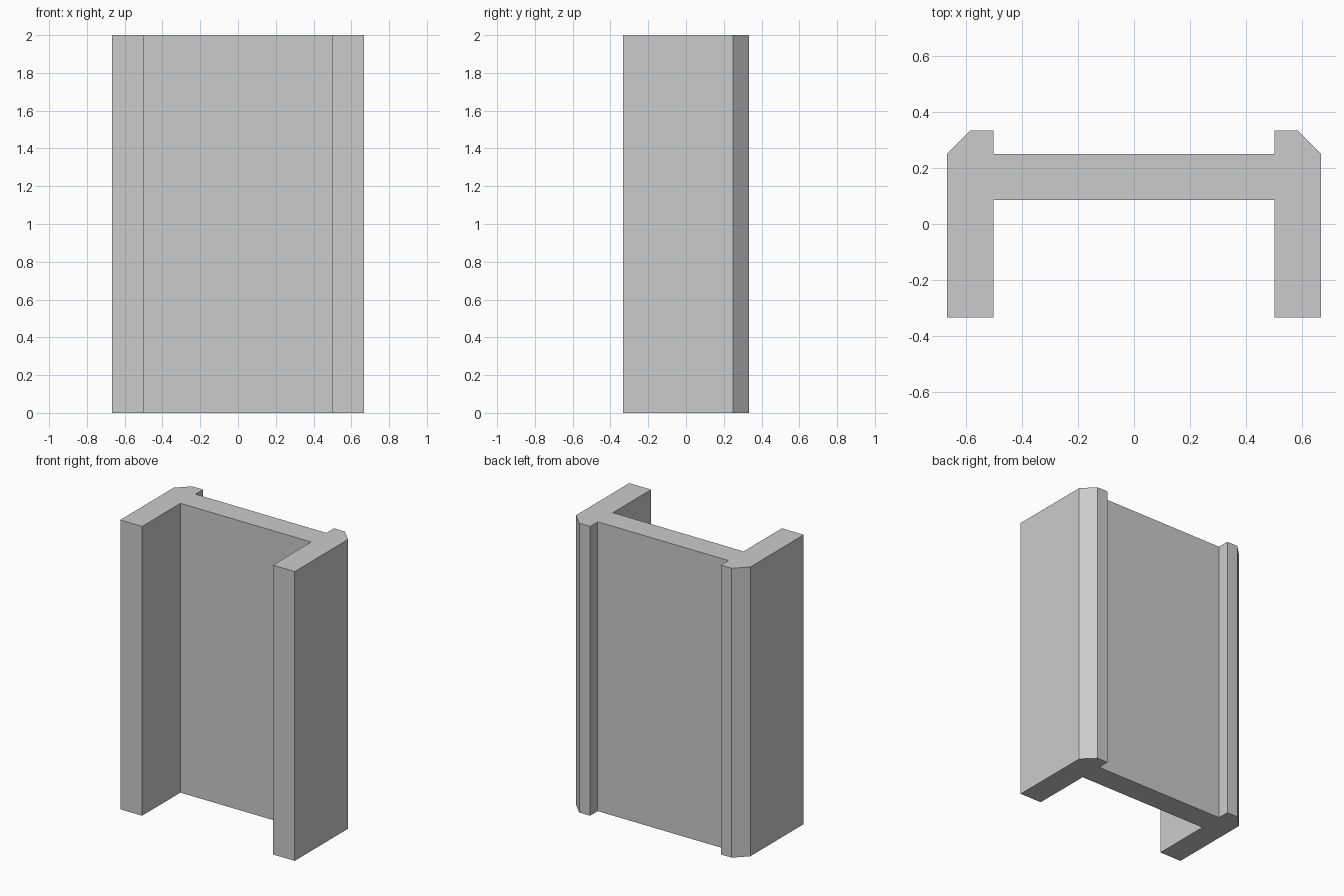
import bpy, bmesh

if "Cube" in bpy.data.objects:
    bpy.data.objects.remove(bpy.data.objects["Cube"])

HEIGHT = 2.0

# Right half of the cross-section, from front centre round to back centre
half = [(0.5, 0.085), (0.5, -0.333), (0.667, -0.333), (0.667, 0.25),
        (0.583, 0.333), (0.5, 0.333), (0.5, 0.25)]
profile = half + [(-x, y) for x, y in reversed(half)]

# Channel: mirrored cross-section extruded upwards
bm = bmesh.new()
base = bm.faces.new([bm.verts.new((x, y, 0)) for x, y in profile])
top = bmesh.ops.extrude_face_region(bm, geom=[base], use_keep_orig=True)
bmesh.ops.translate(bm, vec=(0, 0, HEIGHT),
                    verts=[v for v in top["geom"] if isinstance(v, bmesh.types.BMVert)])
bmesh.ops.recalc_face_normals(bm, faces=bm.faces)
mesh = bpy.data.meshes.new("channel_profile")
bm.to_mesh(mesh)
bm.free()
bpy.context.collection.objects.link(bpy.data.objects.new("channel_profile", mesh))
